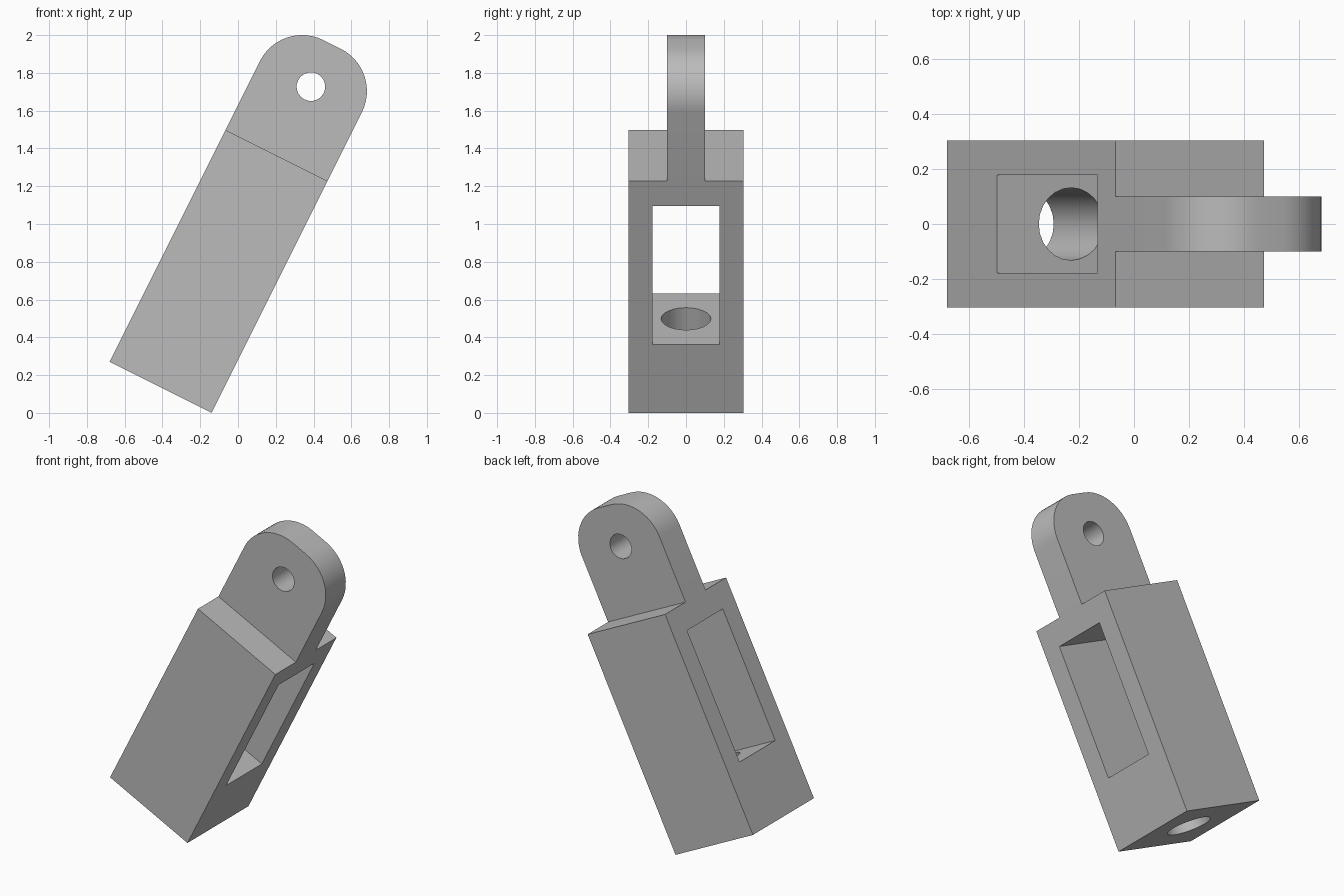
import bpy, bmesh
from math import atan, cos, sin, pi, radians
from mathutils import Matrix, Vector

cube = bpy.data.objects.get("Cube")
if cube:
    bpy.data.objects.remove(cube, do_unlink=True)

grey = bpy.data.materials.new("plain grey")
grey.use_nodes = True
colour = (0.5, 0.5, 0.5, 1)
grey.diffuse_color = colour
grey.node_tree.nodes["Principled BSDF"].inputs["Base Color"].default_value = colour

HALF = 0.302       # half width of body and lug
BODY_TOP = 1.372
PIN_Z = 1.78


def prism(name, outline, start, depth):
    """Extrude a closed outline of 3D points along depth."""
    bm = bmesh.new()
    face = bm.faces.new([bm.verts.new(Vector(p) + Vector(start)) for p in outline])
    new = bmesh.ops.extrude_face_region(bm, geom=[face])["geom"]
    verts = [g for g in new if isinstance(g, bmesh.types.BMVert)]
    bmesh.ops.translate(bm, verts=verts, vec=depth)
    bmesh.ops.recalc_face_normals(bm, faces=bm.faces[:])
    mesh = bpy.data.meshes.new(name)
    bm.to_mesh(mesh)
    bm.free()
    mesh.materials.append(grey)
    ob = bpy.data.objects.new(name, mesh)
    bpy.context.collection.objects.link(ob)
    return ob


def block(name, x, y, z0, z1):
    base = [(-x, -y, z0), (x, -y, z0), (x, y, z0), (-x, y, z0)]
    return prism(name, base, (0, 0, 0), (0, 0, z1 - z0))


def ring(radius, sides):
    return [(radius * cos(2 * pi * i / sides), radius * sin(2 * pi * i / sides))
            for i in range(sides)]


def combine(target, tool, operation):
    """Apply a boolean, then discard the tool."""
    bpy.context.view_layer.objects.active = target
    mod = target.modifiers.new(operation.title(), "BOOLEAN")
    mod.operation, mod.object, mod.solver = operation, tool, "EXACT"
    bpy.ops.object.modifier_apply(modifier=mod.name)
    bpy.data.objects.remove(tool, do_unlink=True)


# Square body
link = block("clevis_link", HALF, 0.304, 0, BODY_TOP)

# Flat lug with two rounded corners
r, steps = 0.25, 12
c = HALF - r
outline = [(-HALF, 0, BODY_TOP - 0.1), (HALF, 0, BODY_TOP - 0.1)]
for side, first in ((1, 0), (-1, pi / 2)):
    for i in range(steps + 1):
        a = first + i * pi / 2 / steps
        outline.append((side * c + r * cos(a), 0, PIN_Z + r * sin(a)))
combine(link, prism("lug", outline, (0, -0.1, 0), (0, 0.2, 0)), "UNION")

# Pin hole, side window and bottom bore
pin = prism("pin_hole", [(x, 0, z) for x, z in ring(0.076, 20)], (0, -0.5, PIN_Z), (0, 1, 0))
combine(link, pin, "DIFFERENCE")
combine(link, block("window", 0.5, 0.178, 0.406, 1.225), "DIFFERENCE")
bore = prism("bore", [(x, y, 0) for x, y in ring(0.132, 24)], (0, 0, -0.1), (0, 0, 0.7))
combine(link, bore, "DIFFERENCE")

# Lean the part so its lowest edge rests on the ground
link.data.transform(Matrix.Translation((-0.41, 0, 0.135)) @ Matrix.Rotation(atan(0.5), 4, "Y"))
bpy.ops.object.select_all(action="DESELECT")
link.select_set(True)
bpy.context.view_layer.objects.active = link
bpy.ops.object.shade_smooth_by_angle(angle=radians(30))
